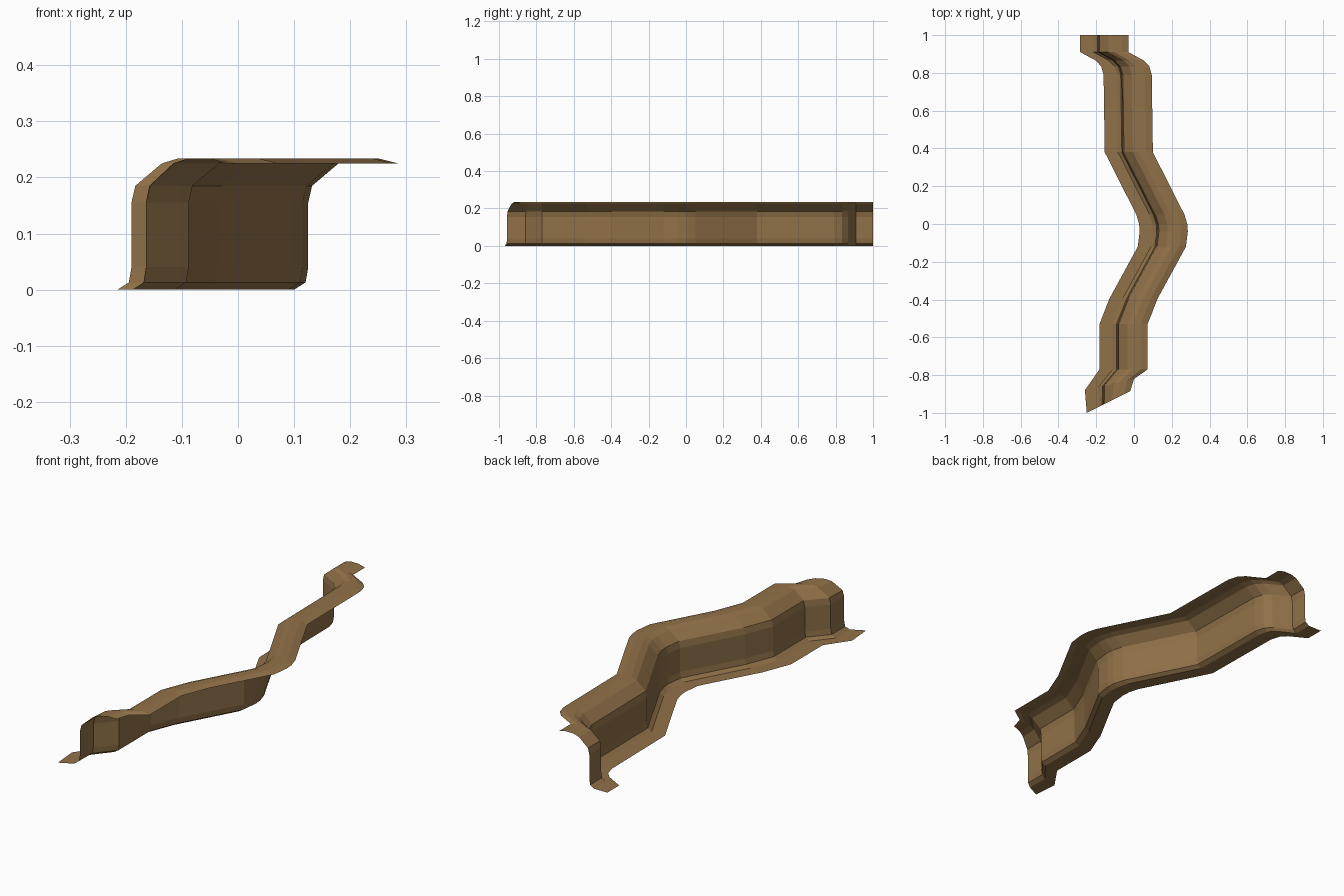
import bpy, bmesh

if "Cube" in bpy.data.objects:
    bpy.data.objects.remove(bpy.data.objects["Cube"])

# Cross-section of the ledge: fraction across its width, height
profile = [(0.0, 0.0), (0.275, 0.0), (0.355, 0.013), (0.373, 0.04), (0.373, 0.155),
           (0.40, 0.185), (0.585, 0.225), (0.70, 0.234), (0.86, 0.234), (1.0, 0.225)]
WIDTH = 0.255

# Foot-edge path from the back to the front: x, y
path = [(-0.285, 1.0), (-0.285, 0.91), (-0.202, 0.865), (-0.174, 0.835), (-0.161, 0.79),
        (-0.155, 0.38), (0.012, 0.05), (0.027, 0.0), (0.03, -0.04), (0.02, -0.12),
        (-0.13, -0.395), (-0.183, -0.53), (-0.183, -0.77)]
stations = [((x, y), (x + WIDTH, y)) for x, y in path]
# Slanted sections at the front end: foot edge, top edge
stations += [((-0.26, -0.88), (0.0, -0.82)), ((-0.25, -1.0), (-0.02, -0.885))]

# Sweep the section through the stations
bm = bmesh.new()
rows = []
for (ax, ay), (bx, by) in stations:
    rows.append([bm.verts.new((ax + (bx - ax) * t, ay + (by - ay) * t, z))
                 for t, z in profile])
for r0, r1 in zip(rows, rows[1:]):
    for i in range(len(profile) - 1):
        bm.faces.new((r0[i], r1[i], r1[i + 1], r0[i + 1]))

mesh = bpy.data.meshes.new("cliff_ledge")
bm.to_mesh(mesh)
bm.free()
ledge = bpy.data.objects.new("cliff_ledge", mesh)
bpy.context.collection.objects.link(ledge)

# Earth colour
earth = bpy.data.materials.new("earth")
earth.diffuse_color = (0.28, 0.165, 0.065, 1)
earth.use_nodes = True
earth.node_tree.nodes["Principled BSDF"].inputs["Base Color"].default_value = earth.diffuse_color
mesh.materials.append(earth)
